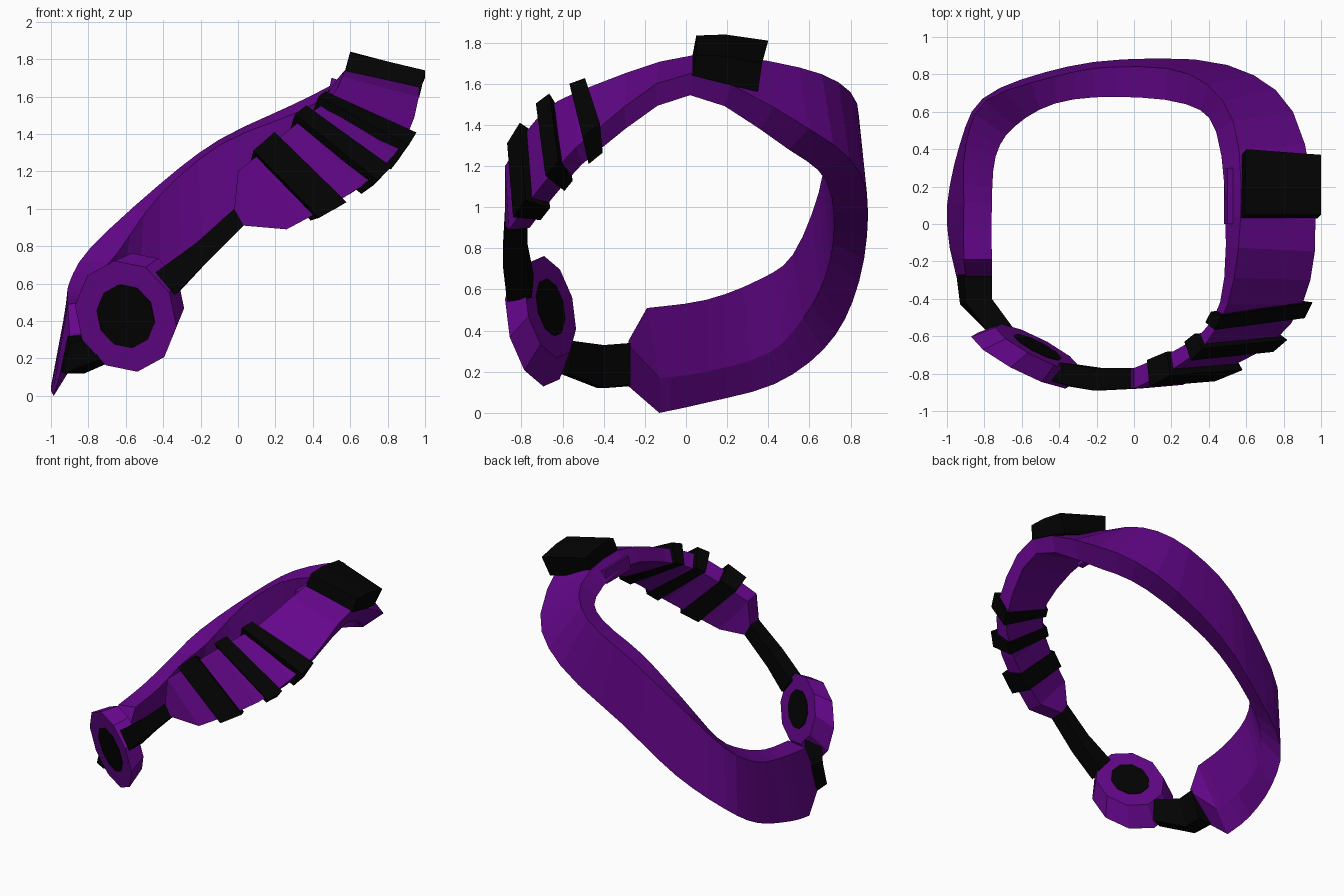
import bpy, bmesh, math
from mathutils import Vector as V


def material(name, col):
    m = bpy.data.materials.new(name)
    m.diffuse_color = (*col, 1)
    return m


PURPLE = material("purple", (0.13, 0.002, 0.26))
BLACK = material("black", (0.001, 0.001, 0.001))


def loft(name, sections, mat):
    """Skin a row of equal-sized closed sections and cap both ends."""
    bm = bmesh.new()
    rows = [[bm.verts.new(p) for p in s] for s in sections]
    n = len(rows[0])
    for a, b in zip(rows, rows[1:]):
        for i in range(n):
            j = (i + 1) % n
            bm.faces.new((a[i], a[j], b[j], b[i]))
    bm.faces.new(rows[0])
    bm.faces.new(rows[-1][::-1])
    bmesh.ops.recalc_face_normals(bm, faces=bm.faces)
    me = bpy.data.meshes.new(name)
    bm.to_mesh(me)
    bm.free()
    me.materials.append(mat)
    ob = bpy.data.objects.new(name, me)
    bpy.context.collection.objects.link(ob)
    return ob


def section(row):
    return [V(row[i:i + 3]) for i in range(0, len(row), 3)]


# Belt sections: outer top, outer bottom, inner bottom, inner top
BAND = [section(r) for r in (
    (-.91, -.19, .49, -.985, -.13, .0, -.88, -.13, .17, -.76, -.19, .51),
    (-.91, .12, .53, -1.0, .10, .05, -.89, .10, .20, -.76, .10, .55),
    (-.90, .42, .61, -.93, .43, .14, -.83, .40, .29, -.74, .36, .65),
    (-.79, .66, .79, -.81, .67, .31, -.70, .57, .46, -.64, .52, .77),
    (-.42, .79, 1.13, -.48, .81, .54, -.42, .68, .67, -.42, .645, 1.07),
    (-.10, .84, 1.37, -.06, .88, .86, -.06, .72, .90, -.10, .68, 1.34),
    (.30, .80, 1.56, .50, .85, 1.16, .45, .68, 1.13, .28, .64, 1.50),
    (.53, .55, 1.68, .85, .60, 1.38, .74, .50, 1.28, .44, .49, 1.58),
    (.57, .04, 1.74, .97, .02, 1.65, .93, .02, 1.545, .49, .04, 1.64),
    (.50, -.43, 1.60, .90, -.43, 1.38, .83, -.42, 1.28, .46, -.42, 1.50),
    (.32, -.70, 1.46, .66, -.69, 1.12, .60, -.62, 1.08, .30, -.63, 1.38),
    (.00, -.88, 1.20, .26, -.86, .89, .24, -.76, .90, .00, -.77, 1.18))]
SIDE_TIP = section((-.90, -.28, .33, -.95, -.28, .13, -.77, -.28, .33, -.76, -.28, .35))
FRONT_TIP = section((-.02, -.88, 1.0, .03, -.88, .91, .03, -.77, .91, -.02, -.77, 1.0))
LAST = len(BAND) - 1


def band_at(t):
    """Smooth (Catmull-Rom) belt section at parameter t, 0..LAST."""
    k = min(int(t), LAST - 1)
    u = t - k
    q = [BAND[min(max(k + d, 0), LAST)] for d in (-1, 0, 1, 2)]
    return [0.5 * (2 * b + (c - a) * u + (2 * a - 5 * b + 4 * c - d) * u ** 2
                   + (3 * b - a - 3 * c + d) * u ** 3) for a, b, c, d in zip(*q)]


# Main belt band, with tapered tips
STEPS = 3
body = [band_at(i / STEPS) for i in range(LAST * STEPS + 1)]
loft("belt_band", [SIDE_TIP] + body + [FRONT_TIP], PURPLE)


# Black wraps around the front right of the belt, slanted by skew
def wrap_section(t, skew):
    a, b = band_at(t + skew), band_at(t)
    s = [a[0], b[1], b[2], a[3]]
    c = sum(s, V()) / 4
    out = ((s[0] + s[1]) - (s[2] + s[3])).normalized() * 0.03
    return [c + (p - c) * 1.15 + (out if i < 2 else V()) for i, p in enumerate(s)]


for i, (t, w, skew) in enumerate(((10.44, .15, .05), (9.74, .13, .14), (9.09, .12, .18))):
    loft(f"belt_wrap_{i + 1}", [wrap_section(t - w, skew), wrap_section(t + w, skew)], BLACK)

# Thin straps joining the band tips to the buckle
loft("front_strap", [FRONT_TIP] + [section(r) for r in (
    (-.22, -.89, .82, -.17, -.89, .71, -.17, -.77, .71, -.22, -.77, .82),
    (-.44, -.84, .66, -.34, -.87, .54, -.31, -.75, .56, -.40, -.74, .67))], BLACK)
loft("side_strap", [section(r) for r in (
    (-.91, -.27, .32, -.95, -.27, .13, -.84, -.27, .14, -.76, -.27, .34),
    (-.90, -.42, .28, -.93, -.43, .12, -.82, -.40, .12, -.76, -.40, .33),
    (-.78, -.58, .32, -.75, -.61, .19, -.66, -.57, .19, -.65, -.55, .35))], BLACK)

# Round ten-sided buckle, tapered to the inside, with a dark centre
N = V((-.45, -.87, -.2)).normalized()
SIDE = N.cross(V((0, 0, 1))).normalized()
UP = SIDE.cross(N)
FRONT, BACK = V((-.60, -.73, .425)), V((-.515, -.66, .515))


def ring(c, r, n=10):
    return [c + r * (math.cos(a) * SIDE + math.sin(a) * UP)
            for a in (math.tau * (i + .3) / n for i in range(n))]


loft("buckle", [ring(FRONT, .305), ring(BACK, .255)], PURPLE)
loft("buckle_centre", [ring(FRONT + N * .004, .175), ring(BACK - N * .004, .143)], BLACK)

# Black block on the right hip
loft("hip_block", [section(r) for r in (
    (.60, .05, 1.835, 1.0, .05, 1.74, .98, .03, 1.64, .57, .03, 1.73),
    (.60, .19, 1.84, 1.0, .19, 1.735, .97, .19, 1.60, .57, .19, 1.71),
    (.60, .40, 1.81, 1.0, .37, 1.70, .94, .35, 1.56, .57, .36, 1.67))], BLACK)

# Small clip on the inner top edge
loft("inner_clip", [section(r) for r in (
    (.50, 0, 1.70, .53, 0, 1.69, .53, 0, 1.60, .48, 0, 1.60),
    (.50, .3, 1.70, .53, .3, 1.69, .53, .3, 1.60, .48, .3, 1.60))], PURPLE)
